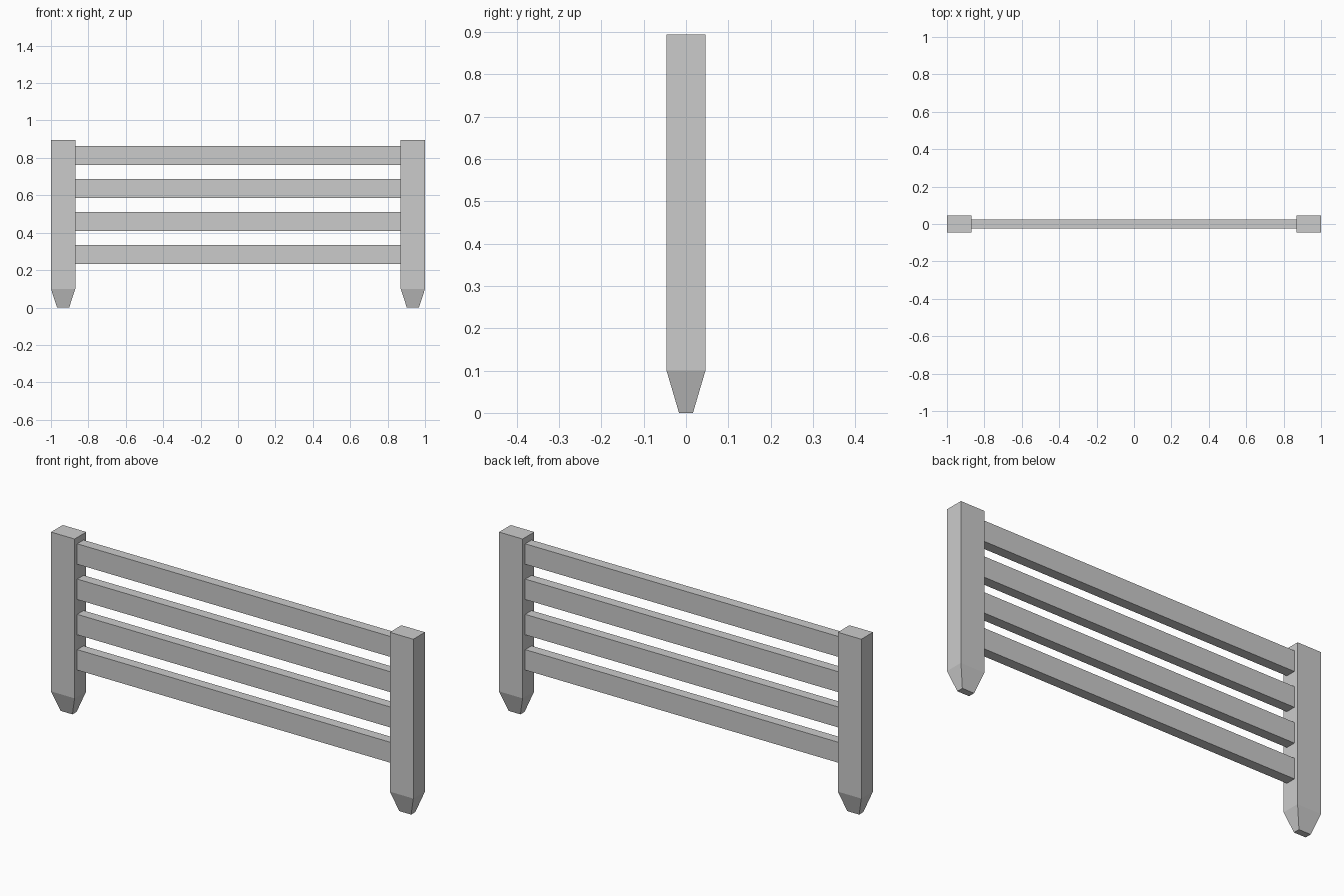
import bpy, bmesh

if "Cube" in bpy.data.objects:
    bpy.data.objects.remove(bpy.data.objects["Cube"])

POST_W, POST_D, POST_TOP, TIP_Z = 0.13, 0.092, 0.895, 0.1
RAIL_H, RAIL_D = 0.102, 0.05


def loft(name, sections):
    """Solid through rectangular sections (centre x, width, depth, z)."""
    bm = bmesh.new()
    rings = []
    for x, w, d, z in sections:
        rings.append([bm.verts.new((x + sx * w / 2, sy * d / 2, z))
                      for sx, sy in ((-1, -1), (1, -1), (1, 1), (-1, 1))])
    bm.faces.new(rings[0][::-1])
    bm.faces.new(rings[-1])
    for lo, hi in zip(rings, rings[1:]):
        for i in range(4):
            j = (i + 1) % 4
            bm.faces.new((lo[i], lo[j], hi[j], hi[i]))
    mesh = bpy.data.meshes.new(name)
    bm.to_mesh(mesh)
    bm.free()
    obj = bpy.data.objects.new(name, mesh)
    bpy.context.collection.objects.link(obj)
    return obj


# Posts with tapered, blunt ground ends
for side, label in ((-1, "left"), (1, "right")):
    x = side * (1 - POST_W / 2)
    loft(f"{label}_post", [(x, 0.065, 0.033, 0),
                           (x, POST_W, POST_D, TIP_Z),
                           (x, POST_W, POST_D, POST_TOP)])

# Four evenly spaced rails between the posts
for i in range(4):
    z = 0.284 + i * 0.176
    length = 2 * (1 - POST_W)
    loft(f"rail_{i + 1}", [(0, length, RAIL_D, z - RAIL_H / 2),
                           (0, length, RAIL_D, z + RAIL_H / 2)])
